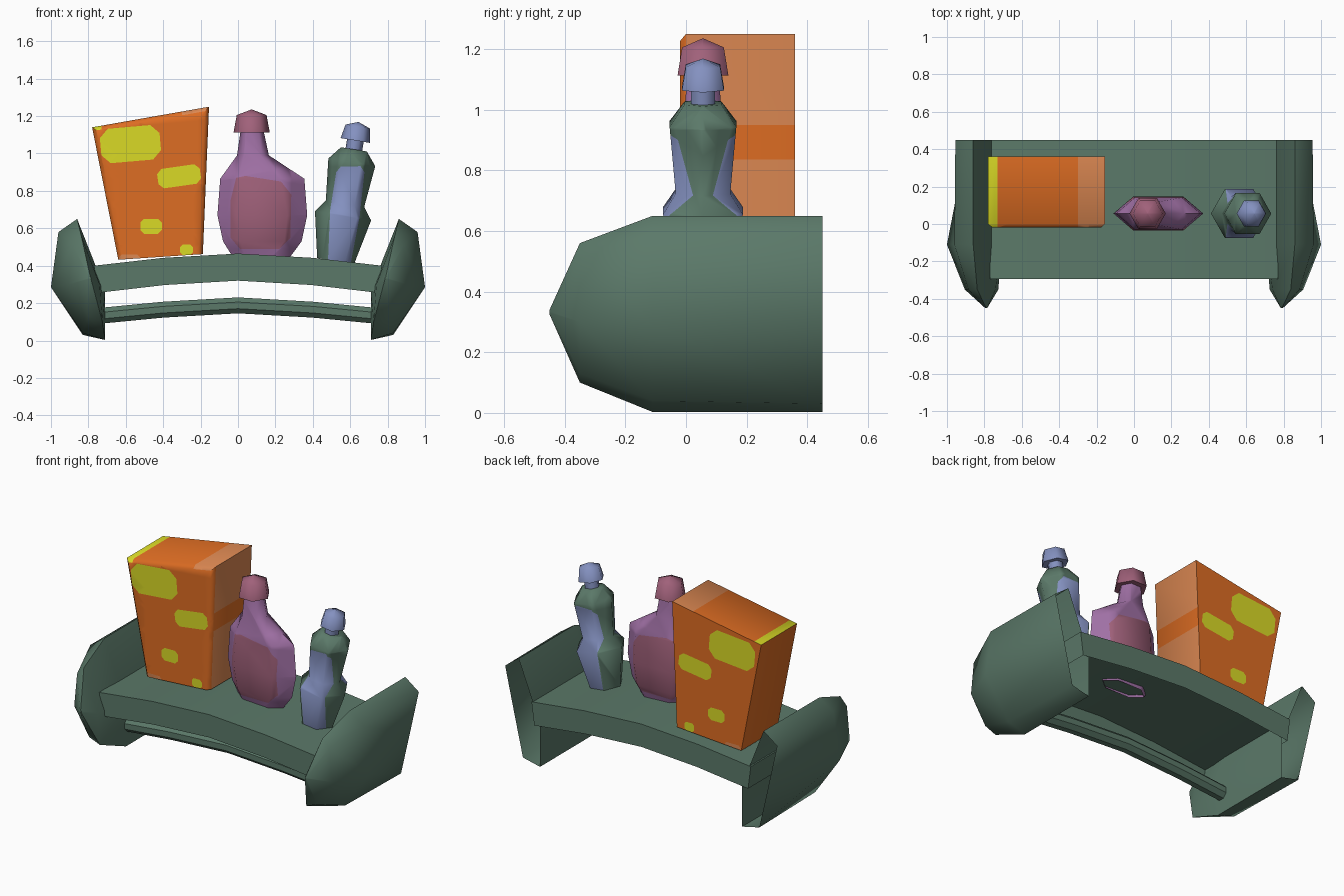
import bpy, bmesh, math
from mathutils import Vector, Matrix

if "Cube" in bpy.data.objects:
    bpy.data.objects.remove(bpy.data.objects["Cube"])


def material(name, r, g, b):
    lin = [((c / 255 + 0.055) / 1.055) ** 2.4 for c in (r, g, b)] + [1]
    m = bpy.data.materials.new(name)
    m.use_nodes = True
    m.diffuse_color = lin
    m.node_tree.nodes["Principled BSDF"].inputs["Base Color"].default_value = lin
    return m


GREEN = material("muted green", 91, 121, 105)
ORANGE = material("orange", 222, 109, 35)
PALE = material("pale orange", 220, 136, 82)
YELLOW = material("yellow", 218, 218, 38)
PURPLE = material("purple", 161, 113, 166)
ROSE = material("rose", 160, 97, 122)
BLUE = material("soft blue", 132, 145, 192)


def finish(name, bm, mats, angle=30):
    bmesh.ops.recalc_face_normals(bm, faces=bm.faces)
    mesh = bpy.data.meshes.new(name)
    bm.to_mesh(mesh)
    bm.free()
    for m in mats:
        mesh.materials.append(m)
    ob = bpy.data.objects.new(name, mesh)
    bpy.context.collection.objects.link(ob)
    bpy.ops.object.select_all(action="DESELECT")
    ob.select_set(True)
    bpy.context.view_layer.objects.active = ob
    bpy.ops.object.shade_smooth_by_angle(angle=math.radians(angle))
    return ob


def loft(rings, caps=(True, True), closed=True):
    """Skin a list of equally long point rings."""
    bm = bmesh.new()
    rows = [[bm.verts.new(p) for p in ring] for ring in rings]
    n = len(rows[0])
    for a, b in zip(rows, rows[1:]):
        for i in range(n if closed else n - 1):
            j = (i + 1) % n
            bm.faces.new((a[i], a[j], b[j], b[i]))
    for row, cap in zip((rows[0], rows[-1]), caps):
        if cap:
            bm.faces.new(row)
    return bm


def hexagon(cx, z, rx, ry, flat=0.5, cy=0.056):
    outline = ((1, 0), (flat, 1), (-flat, 1), (-1, 0), (-flat, -1), (flat, -1))
    return [Vector((cx + rx * a, cy + ry * b, z)) for a, b in outline]


def paint(bm, poly, index):
    """Cut a convex x-z outline into the front and back faces and colour it."""
    bm.normal_update()
    sides = list(zip(poly, poly[1:] + poly[:1]))
    for (x0, z0), (x1, z1) in sides:
        faces = [f for f in bm.faces if abs(f.normal.y) > 0.25]
        geom = set(faces)
        for f in faces:
            geom.update(f.edges, f.verts)
        bmesh.ops.bisect_plane(bm, geom=list(geom), dist=1e-5,
                               plane_co=(x0, 0, z0), plane_no=(z1 - z0, 0, x0 - x1))
        bm.normal_update()
    for f in bm.faces:
        c = f.calc_center_median()
        inside = all((x1 - x0) * (c.z - z0) - (z1 - z0) * (c.x - x0) > 0
                     for (x0, z0), (x1, z1) in sides)
        if inside and abs(f.normal.y) > 0.25:
            f.material_index = index


def blotch(cx, cz, w, h, tilt=0):
    """Rectangle with cut corners, counter-clockwise."""
    k = 0.25 * min(w, h)
    a, b = w / 2, h / 2
    pts = [(a, k - b), (a, b - k), (a - k, b), (k - a, b),
           (-a, b - k), (-a, k - b), (k - a, -b), (a - k, -b)]
    t = math.radians(tilt)
    return [(cx + x * math.cos(t) - z * math.sin(t),
             cz + x * math.sin(t) + z * math.cos(t)) for x, z in pts]


# Arched shelf, open underneath
arch = [(-0.77, 0.40), (-0.4, 0.442), (0, 0.465), (0.4, 0.442), (0.77, 0.40)]
finish("shelf", loft([[(x * 0.975, -0.293, z - 0.145), (x, -0.293, z),
                       (x, 0.45, z), (x * 0.975, 0.45, z - 0.145)] for x, z in arch],
                     closed=False), [GREEN])

# Arched rail below the shelf
rail = []
for x, z in ((-0.74, 0.132), (-0.4, 0.165), (0, 0.188), (0.4, 0.165), (0.74, 0.132)):
    rail.append([(x, -0.08 + 0.046 * math.cos(a), z + 0.046 * math.sin(a))
                 for a in [math.pi * (i + 0.5) / 4 for i in range(8)]])
finish("rail", loft(rail), [GREEN])

# Bulging end panels, hollow and open at the back, as sections up to the front tip
sections = [
    (0.45, [(0.71, 0.003), (0.83, 0.03), (0.892, 0.3), (0.955, 0.58), (0.86, 0.65), (0.71, 0.27)]),
    (-0.11, [(0.71, 0.003), (0.83, 0.04), (1.0, 0.285), (0.96, 0.58), (0.86, 0.65), (0.71, 0.27)]),
    (-0.35, [(0.725, 0.1), (0.8, 0.13), (0.905, 0.3), (0.885, 0.51), (0.838, 0.56), (0.74, 0.3)]),
    (-0.45, [(0.785, 0.325), (0.79, 0.325), (0.795, 0.33), (0.795, 0.335), (0.79, 0.34), (0.785, 0.335)]),
]
for side, name in ((1, "left_panel"), (-1, "right_panel")):
    finish(name, loft([[(side * x, y, z) for x, z in pts] for y, pts in sections],
                      caps=(False, True)), [GREEN], 60)

# Flared, leaning box with softened front edges
outline = [(-0.64, 0.432), (-0.188, 0.462), (-0.155, 1.25), (-0.78, 1.14)]
bm = loft([[(x, y, z) for x, z in outline] for y in (-0.02, 0.36)])
edges = [e for e in bm.edges if all(v.co.y < 0 for v in e.verts)
         and max(v.co.z for v in e.verts) > 0.5]
bmesh.ops.bevel(bm, geom=edges, offset=0.02, segments=1, affect="EDGES")
bmesh.ops.recalc_face_normals(bm, faces=bm.faces)
# top ends and side band
for axis, value, low in ((0, -0.73, 0.6), (0, -0.3, 0.6), (2, 0.835, 0.9), (2, 0.95, 0.9)):
    pick = 2 if axis == 0 else 0
    geom = set(f for f in bm.faces if f.normal[pick] > low)
    for f in list(geom):
        geom.update(f.edges, f.verts)
    axis_vec = Vector((axis == 0, 0, axis == 2))
    bmesh.ops.bisect_plane(bm, geom=list(geom), dist=1e-5,
                           plane_co=axis_vec * value, plane_no=axis_vec)
    bm.normal_update()
for f in bm.faces:
    c = f.calc_center_median()
    if f.normal.z > 0.6:
        f.material_index = 2 if c.x < -0.73 else 1 if c.x > -0.3 else 0
    elif f.normal.x > 0.9:
        f.material_index = 0 if 0.835 < c.z < 0.95 else 1
for spot in ((-0.575, 1.05, 0.32, 0.185, 5), (-0.315, 0.878, 0.23, 0.105, 8),
             (-0.465, 0.61, 0.115, 0.08), (-0.275, 0.485, 0.07, 0.055)):
    paint(bm, blotch(*spot), 2)
paint(bm, blotch(-0.58, 0.435, 0.11, 0.05), 1)
finish("box", bm, [ORANGE, PALE, YELLOW], 55)

# Flat wide bottle with a label on both sides
bm = loft([hexagon(cx, z, rx, ry, 0.56) for cx, z, rx, ry in (
    (0.125, 0.442, 0.15, 0.055), (0.13, 0.53, 0.21, 0.08), (0.13, 0.67, 0.24, 0.09),
    (0.13, 0.865, 0.225, 0.085), (0.08, 0.99, 0.085, 0.062), (0.075, 1.13, 0.06, 0.05))],
    caps=(False, True))
paint(bm, [(0.01, 0.49), (0.22, 0.49), (0.28, 0.55), (0.285, 0.78), (0.23, 0.85),
           (0.04, 0.88), (-0.01, 0.87), (-0.04, 0.75), (-0.04, 0.55)], 1)
finish("wide_bottle", bm, [PURPLE, ROSE], 62)


def cap_rings(cx, base, height, r):
    return [hexagon(cx, base + height * t, r * s, r * s * 0.866)
            for t, s in ((0, 1), (0.76, 0.82), (1, 0.02))]


finish("wide_bottle_cap", loft(cap_rings(0.073, 1.112, 0.123, 0.097)), [ROSE], 62)

# Tilted waisted bottle: rings about its own axis, then leaned over
lean = Matrix.Translation((0.522, 0, 0.425)) @ Matrix.Rotation(math.radians(9.3), 4, "Y")
bm = loft([hexagon(0, t, r, r * 0.866) for t, r in (
    (0, 0.1), (0.245, 0.152), (0.31, 0.104), (0.535, 0.127), (0.605, 0.07))])
bm.transform(lean)
paint(bm, [(0.48, 0.40), (0.60, 0.40), (0.65, 0.66), (0.676, 0.90), (0.655, 0.932),
           (0.55, 0.93), (0.525, 0.90), (0.493, 0.70)], 1)
finish("waisted_bottle", bm, [GREEN, BLUE], 62)

for name, rings in (
        ("waisted_bottle_neck", [hexagon(0, t, 0.045, 0.039) for t in (0.6, 0.68)]),
        ("waisted_bottle_cap", cap_rings(0, 0.653, 0.1, 0.08))):
    bm = loft(rings)
    bm.transform(lean)
    finish(name, bm, [BLUE], 62)
